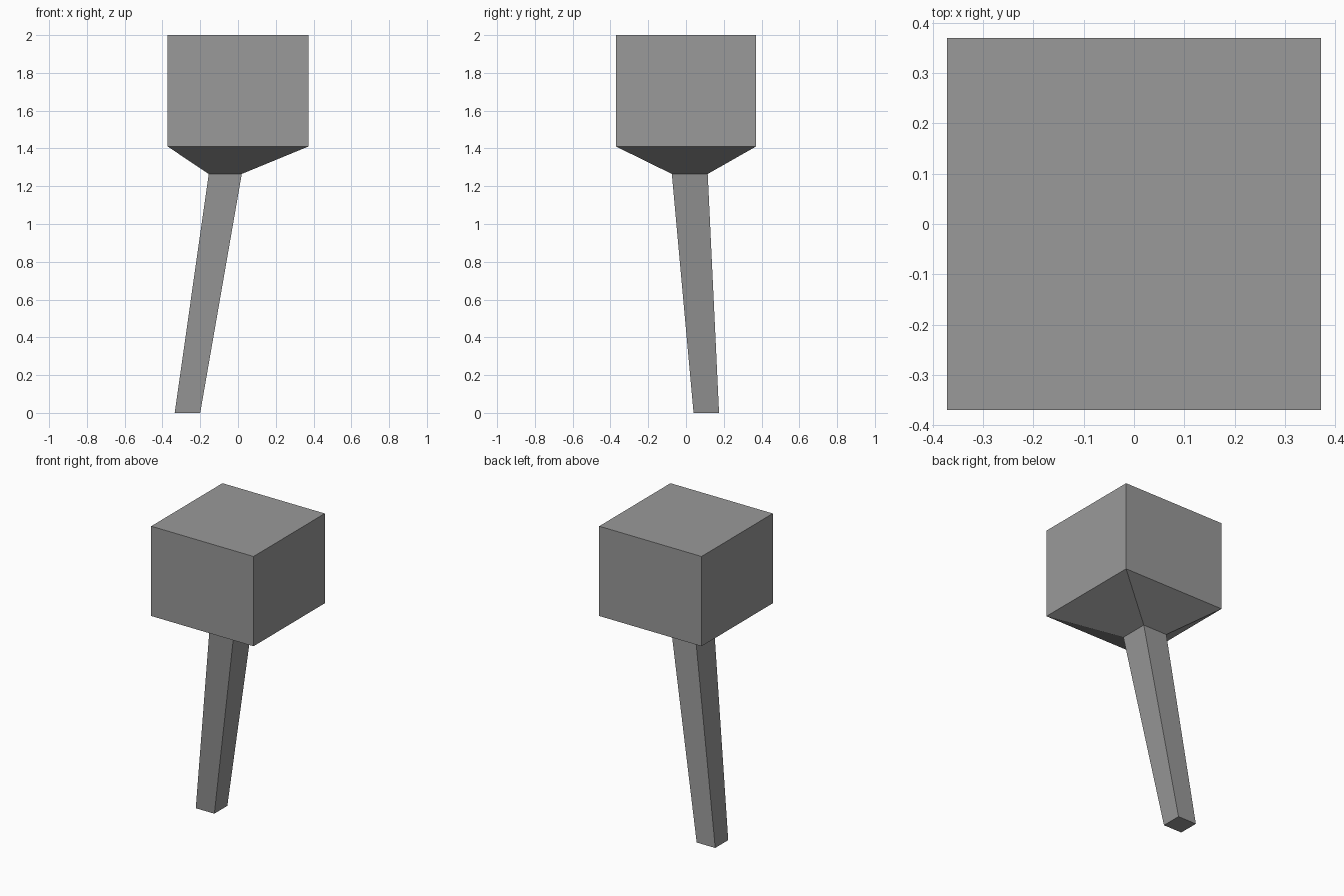
import bpy
import bmesh

cube = bpy.data.objects.get("Cube")
if cube:
    bpy.data.objects.remove(cube, do_unlink=True)

grey = bpy.data.materials.new("mid grey")
grey.use_nodes = True
colour = (0.32, 0.32, 0.32, 1)
grey.diffuse_color = colour
grey.node_tree.nodes["Principled BSDF"].inputs["Base Color"].default_value = colour


def loft(name, sections):
    """Skin rectangles given as (x0, x1, y0, y1, z), from bottom to top."""
    bm = bmesh.new()
    rings = [[bm.verts.new(p) for p in
              ((x0, y0, z), (x1, y0, z), (x1, y1, z), (x0, y1, z))]
             for x0, x1, y0, y1, z in sections]
    for low, high in zip(rings, rings[1:]):
        for i in range(4):
            j = (i + 1) % 4
            bm.faces.new((low[i], low[j], high[j], high[i]))
    bm.faces.new(rings[0][::-1])
    bm.faces.new(rings[-1])
    bmesh.ops.recalc_face_normals(bm, faces=bm.faces)
    mesh = bpy.data.meshes.new(name)
    bm.to_mesh(mesh)
    bm.free()
    mesh.materials.append(grey)
    obj = bpy.data.objects.new(name, mesh)
    bpy.context.collection.objects.link(obj)
    return obj


# Leaning tapered handle, flared neck and square head in one skin
foot = (-0.335, -0.2, 0.04, 0.175, 0)
neck = (-0.155, 0.02, -0.075, 0.115, 1.265)
head_base = (-0.372, 0.372, -0.37, 0.37, 1.41)
head_top = head_base[:4] + (2,)
loft("mallet", [foot, neck, head_base, head_top])
